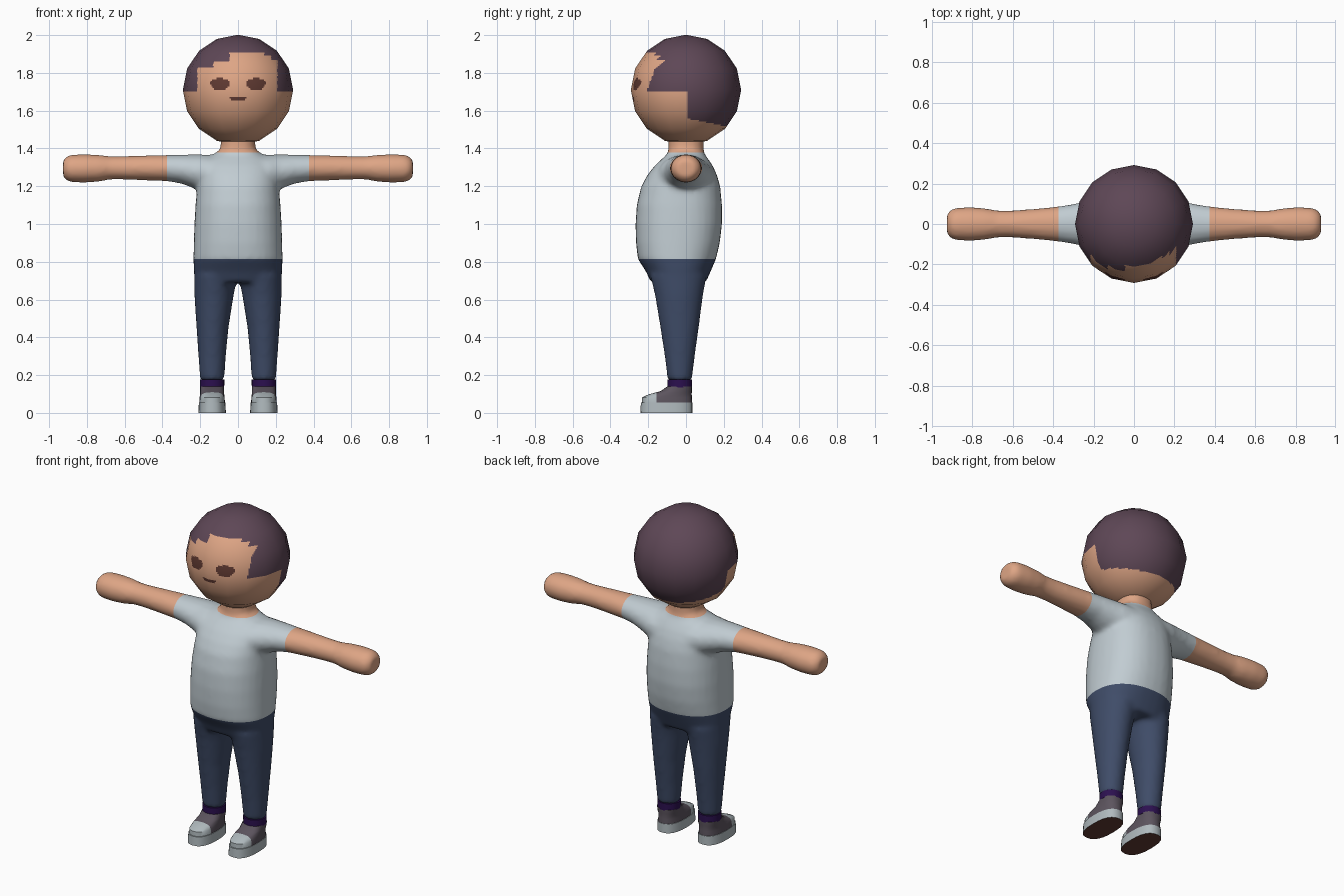
import bpy, bmesh, math
from mathutils import Vector

if "Cube" in bpy.data.objects:
    bpy.data.objects.remove(bpy.data.objects["Cube"])


def material(name, r, g, b):
    lin = [((c / 255 + 0.055) / 1.055) ** 2.4 for c in (r, g, b)]
    m = bpy.data.materials.new(name)
    m.diffuse_color = (*lin, 1)
    m.use_nodes = True
    m.node_tree.nodes["Principled BSDF"].inputs["Base Color"].default_value = m.diffuse_color
    return m


skin = material("skin", 222, 165, 133)
shirt = material("shirt_grey", 193, 204, 210)
denim = material("trouser_blue", 63, 76, 104)
hair = material("hair_plum", 94, 71, 86)
dark = material("dark_brown", 96, 58, 50)
purple = material("sock_purple", 44, 16, 80)
shoe_grey = material("shoe_grey", 92, 84, 94)
sole_grey = material("sole_grey", 176, 186, 190)


def loft(bm, rings, place, n=24, power=2.0):
    """Skin superellipse rings (t, ca, cb, ra, rb); place maps (t, a, b) to a point."""
    loops = []
    for t, ca, cb, ra, rb in rings:
        loop = []
        for i in range(n):
            ang = 2 * math.pi * i / n
            c, s = math.cos(ang), math.sin(ang)
            a = ca + ra * math.copysign(abs(c) ** (2 / power), c)
            b = cb + rb * math.copysign(abs(s) ** (2 / power), s)
            loop.append(bm.verts.new(place(t, a, b)))
        loops.append(loop)
    for lo, hi in zip(loops, loops[1:]):
        for i in range(n):
            j = (i + 1) % n
            bm.faces.new((lo[i], lo[j], hi[j], hi[i]))
    bm.faces.new(loops[0])
    bm.faces.new(loops[-1])
    bmesh.ops.recalc_face_normals(bm, faces=bm.faces)


def cut(bm, co, no):
    bmesh.ops.bisect_plane(bm, geom=bm.verts[:] + bm.edges[:] + bm.faces[:],
                           plane_co=co, plane_no=no)


def finish(bm, name, mats, rule=None, angle=40):
    """Colour faces by the rule on their centre, and make the object."""
    for f in bm.faces:
        f.smooth = True
        if rule:
            f.material_index = rule(f.calc_center_median(), f.normal)
    me = bpy.data.meshes.new(name)
    bm.to_mesh(me)
    bm.free()
    for m in mats:
        me.materials.append(m)
    ob = bpy.data.objects.new(name, me)
    bpy.context.collection.objects.link(ob)
    if angle:
        bpy.ops.object.select_all(action='DESELECT')
        ob.select_set(True)
        bpy.context.view_layer.objects.active = ob
        bpy.ops.object.shade_smooth_by_angle(angle=math.radians(angle))
    return ob


def upright(t, a, b):
    return (a, b, t)


# ---- body: torso, neck, arms and legs merged into one smooth skin ----
bm = bmesh.new()
torso = [(0.69, 0, -0.04, 0.222, 0.145), (0.75, 0, -0.041, 0.234, 0.172),
         (0.815, 0, -0.048, 0.236, 0.207), (0.90, 0, -0.043, 0.234, 0.222),
         (1.00, 0, -0.038, 0.231, 0.229), (1.10, 0, -0.035, 0.225, 0.226),
         (1.20, 0, -0.028, 0.216, 0.209), (1.26, 0, -0.02, 0.212, 0.184),
         (1.31, 0, -0.012, 0.2, 0.153), (1.345, 0, -0.005, 0.175, 0.122),
         (1.372, 0, 0, 0.125, 0.097), (1.395, 0, 0, 0.093, 0.093),
         (1.48, 0, 0, 0.09, 0.092)]
loft(bm, torso, upright, 32, 2.3)
arm = [(0.05, -0.008, 1.25, 0.165, 0.115), (0.17, -0.005, 1.266, 0.14, 0.102),
       (0.22, 0, 1.276, 0.118, 0.093), (0.30, 0, 1.291, 0.1, 0.077),
       (0.375, 0, 1.296, 0.088, 0.07), (0.50, 0, 1.297, 0.075, 0.066),
       (0.62, 0, 1.297, 0.067, 0.062), (0.68, 0, 1.297, 0.068, 0.062),
       (0.74, 0, 1.295, 0.079, 0.072), (0.81, 0, 1.294, 0.085, 0.076),
       (0.88, 0, 1.294, 0.081, 0.074), (0.907, 0, 1.294, 0.072, 0.065),
       (0.926, 0, 1.294, 0.05, 0.045)]
leg = [(0.73, 0.117, -0.04, 0.116, 0.15), (0.62, 0.127, -0.037, 0.104, 0.127),
       (0.45, 0.135, -0.034, 0.085, 0.102), (0.30, 0.137, -0.033, 0.073, 0.08),
       (0.17, 0.137, -0.033, 0.064, 0.064)]
for side in (-1, 1):
    loft(bm, arm, lambda t, a, b: (side * t, a, b), 16)
    loft(bm, leg, lambda t, a, b: (side * a, b, t), 24)

raw = finish(bm, "body_blank", [], angle=None)
remesh = raw.modifiers.new("merge", 'REMESH')
remesh.mode = 'VOXEL'
remesh.voxel_size = 0.014
soften = raw.modifiers.new("soften", 'SMOOTH')
soften.factor = 0.5
soften.iterations = 6
merged = bpy.data.meshes.new_from_object(
    raw.evaluated_get(bpy.context.evaluated_depsgraph_get()))
bpy.data.objects.remove(raw)
bm = bmesh.new()
bm.from_mesh(merged)
bpy.data.meshes.remove(merged)
# clean edges at neckline, hem and sleeves
cut(bm, (0, 0, 1.378), (0, 0, 1))
cut(bm, (0, 0, 0.815), (0, 0, 1))
for side in (-1, 1):
    cut(bm, (side * 0.375, 0, 0), (1, 0, 0))


def body_rule(c, n):
    if abs(c.x) > 0.375 or c.z > 1.378:
        return 0
    return 1 if c.z > 0.815 else 2


finish(bm, "body", [skin, shirt, denim], body_rule, angle=None)

# ---- head: 16-sided ball, subdivided flat so hair and face can be cut in ----
R, HZ = 0.292, 1.71
bm = bmesh.new()
bmesh.ops.create_uvsphere(bm, u_segments=16, v_segments=8, radius=R)
bmesh.ops.subdivide_edges(bm, edges=bm.edges[:], cuts=11, use_grid_fill=True)
bmesh.ops.translate(bm, verts=bm.verts, vec=(0, 0, HZ))
FRINGE = [(-0.215, 1.70), (-0.13, 1.828), (-0.045, 1.862), (0.14, 1.908),
          (0.175, 1.893), (0.208, 1.87), (1, 1.70)]


def head_rule(c, n):
    if c.y > 0.01:                                  # back and nape
        return 1 if c.z > 1.56 - 0.2 * c.y else 0
    line = next(z for x, z in FRINGE if c.x < x)    # fringe and temples
    if c.z > line:
        return 1
    if c.y < -0.15:
        dx, dz = abs(c.x) - 0.095, c.z - 1.748      # eyes
        if (dx / 0.051) ** 2 + (dz / (0.024 if dz > 0 else 0.042)) ** 2 < 1:
            return 2
        if 1.65 < c.z < 1.677 and abs(c.x) < 0.032 + (c.z - 1.65) * 0.7:
            return 2                                # mouth
    return 0


head = finish(bm, "head", [skin, hair, dark], head_rule, angle=None)
centre = Vector((0, 0, HZ))
head.data.normals_split_custom_set_from_vertices(
    [(v.co - centre).normalized() for v in head.data.vertices])

# ---- feet ----
for side, label in ((-1, "right"), (1, "left")):
    x = side * 0.137
    # sock band
    bm = bmesh.new()
    loft(bm, [(0.135, x, -0.033, 0.064, 0.065), (0.178, x, -0.033, 0.065, 0.066)], upright)
    finish(bm, label + "_sock", [purple])
    # shoe upper with pale toe cap
    bm = bmesh.new()
    loft(bm, [(0.05, x, -0.1, 0.068, 0.133), (0.082, x, -0.1, 0.066, 0.132),
              (0.098, x, -0.084, 0.064, 0.114), (0.115, x, -0.052, 0.063, 0.083),
              (0.14, x, -0.034, 0.063, 0.065)], upright, 24, 2.4)
    cut(bm, (0, -0.155, 0), (0, 1, 0))
    finish(bm, label + "_shoe", [shoe_grey, sole_grey],
           lambda c, n: 1 if c.y < -0.155 else 0)
    # sole with dark underside
    bm = bmesh.new()
    loft(bm, [(0, x, -0.103, 0.073, 0.138), (0.055, x, -0.102, 0.07, 0.137)],
         upright, 24, 2.5)
    finish(bm, label + "_sole", [sole_grey, dark], lambda c, n: 1 if n.z < -0.7 else 0)
